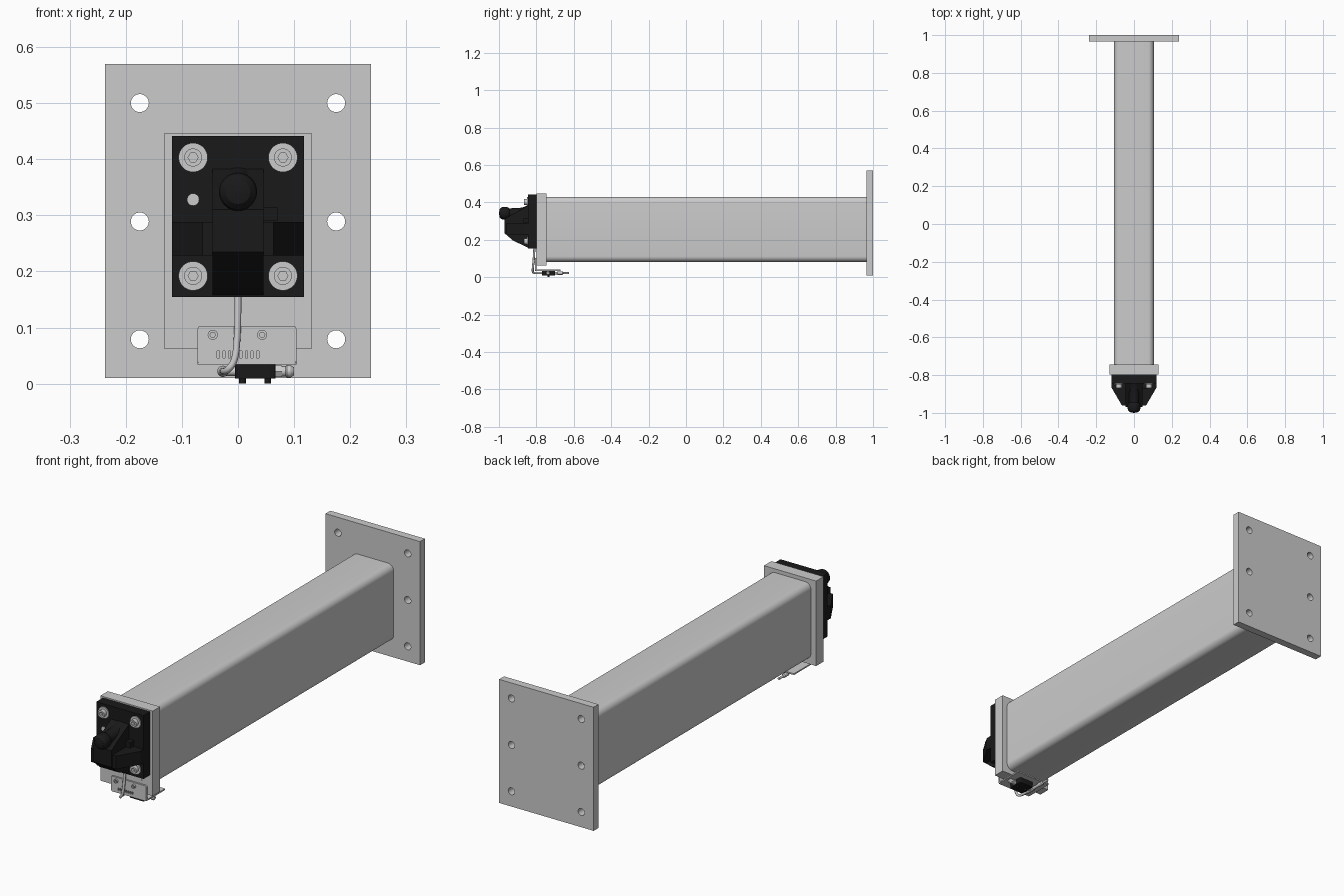
import bpy, bmesh
from math import cos, sin, pi, radians
from mathutils import Vector

if "Cube" in bpy.data.objects:
    bpy.data.objects.remove(bpy.data.objects["Cube"])

black = bpy.data.materials.new("black_plastic")
black.diffuse_color = (0.01, 0.01, 0.01, 1)
black.use_nodes = True
black.node_tree.nodes["Principled BSDF"].inputs["Base Color"].default_value = black.diffuse_color
AXES = {'x': lambda u, v, w: (w, u, v),
        'y': lambda u, v, w: (u, w, v),
        'z': lambda u, v, w: (u, v, w)}


def finish(name, bm, mat=None):
    bmesh.ops.remove_doubles(bm, verts=bm.verts, dist=1e-5)
    bmesh.ops.recalc_face_normals(bm, faces=bm.faces)
    me = bpy.data.meshes.new(name)
    bm.to_mesh(me)
    bm.free()
    me.shade_smooth()
    me.set_sharp_from_angle(angle=radians(30))
    if mat:
        me.materials.append(mat)
    ob = bpy.data.objects.new(name, me)
    bpy.context.collection.objects.link(ob)
    return ob


def circle(cx, cy, r, n=32):
    return [(cx + r * cos(2 * pi * i / n), cy + r * sin(2 * pi * i / n)) for i in range(n)]


def rrect(x0, x1, y0, y1, r=0, n=8):
    if r == 0:
        return [(x0, y0), (x1, y0), (x1, y1), (x0, y1)]
    pts = []
    for k, (cx, cy) in enumerate([(x1 - r, y1 - r), (x0 + r, y1 - r), (x0 + r, y0 + r), (x1 - r, y0 + r)]):
        for i in range(n + 1):
            a = pi / 2 * (k + i / n)
            pts.append((cx + r * cos(a), cy + r * sin(a)))
    return pts


def extrude(name, axis, outline, a, b, holes=(), mat=None):
    """Filled outline with holes, extruded from a to b along an axis."""
    cu = bpy.data.curves.new(name, 'CURVE')
    cu.dimensions = '2D'
    cu.fill_mode = 'BOTH'
    cu.extrude = abs(b - a) / 2
    for loop in [outline, *holes]:
        s = cu.splines.new('POLY')
        s.points.add(len(loop) - 1)
        for p, (u, v) in zip(s.points, loop):
            p.co = (u, v, 0, 1)
        s.use_cyclic_u = True
    tmp = bpy.data.objects.new(name + "_tmp", cu)
    bpy.context.collection.objects.link(tmp)
    dg = bpy.context.evaluated_depsgraph_get()
    me = bpy.data.meshes.new_from_object(tmp.evaluated_get(dg))
    bm = bmesh.new()
    bm.from_mesh(me)
    for v in bm.verts:
        v.co = AXES[axis](v.co.x, v.co.y, v.co.z + (a + b) / 2)
    bpy.data.objects.remove(tmp)
    bpy.data.curves.remove(cu)
    bpy.data.meshes.remove(me)
    return finish(name, bm, mat)


def lathe(name, axis, centre, profile, mat=None, n=32):
    """Revolved (radius, position) profile around an axis line."""
    bm = bmesh.new()
    rings = [[bm.verts.new(AXES[axis](u, v, w)) for u, v in circle(*centre, max(r, 1e-4), n)]
             for r, w in profile]
    for p, q in zip(rings, rings[1:]):
        for i in range(n):
            j = (i + 1) % n
            bm.faces.new((p[i], p[j], q[j], q[i]))
    bm.faces.new(rings[0])
    bm.faces.new(rings[-1])
    return finish(name, bm, mat)


def cable(name, pts, r):
    cu = bpy.data.curves.new(name, 'CURVE')
    cu.dimensions = '3D'
    cu.bevel_depth = r
    cu.bevel_resolution = 3
    cu.use_fill_caps = True
    s = cu.splines.new('NURBS')
    s.points.add(len(pts) - 1)
    for p, c in zip(s.points, pts):
        p.co = (*c, 1)
    s.order_u = 3
    s.use_endpoint_u = True
    bpy.context.collection.objects.link(bpy.data.objects.new(name, cu))


# steel column with its two end plates
extrude("mounting_plate", 'y', rrect(-0.237, 0.237, 0.01, 0.57), 0.965, 1.0,
        [circle(x, z, 0.016) for x in (-0.175, 0.175) for z in (0.079, 0.289, 0.5)])
extrude("square_tube", 'y', rrect(-0.105, 0.105, 0.082, 0.43, 0.03), -0.745, 0.965)
extrude("front_plate", 'y', rrect(-0.131, 0.131, 0.062, 0.447), -0.798, -0.745)

# black coupling: base, wide tapered jaw, central rib, knob
extrude("coupling_base", 'y', rrect(-0.118, 0.118, 0.154, 0.441), -0.845, -0.798, mat=black)
extrude("coupling_jaw", 'z', [(-0.118, -0.84), (-0.118, -0.868), (-0.063, -0.962), (0.063, -0.962),
                              (0.118, -0.868), (0.118, -0.84)], 0.228, 0.288, mat=black)
extrude("coupling_rib", 'x', [(-0.84, 0.156), (-0.925, 0.196), (-0.97, 0.235), (-0.97, 0.31),
                              (-0.93, 0.335), (-0.84, 0.385)], -0.045, 0.045, mat=black)
lathe("knob", 'y', (0, 0.342), [(0.045, -0.84), (0.03, -0.875), (0.026, -0.945), (0.031, -0.95), (0.034, -0.96),
                                (0.034, -0.975), (0.031, -0.987), (0.022, -0.996), (0, -1.0)], black)
lathe("indicator_pin", 'y', (-0.08, 0.328), [(0.011, -0.84), (0.011, -0.848)])
extrude("side_latch", 'y', rrect(0.04, 0.07, 0.29, 0.315), -0.87, -0.84, mat=black)

# coupling bolts: washer and socket head with hex recess
for side, x in (("left", -0.08), ("right", 0.08)):
    for level, z in (("lower", 0.192), ("upper", 0.403)):
        lathe(f"washer_{level}_{side}", 'y', (x, z), [(0.026, -0.84), (0.026, -0.85)])
        extrude(f"bolt_head_{level}_{side}", 'y', circle(x, z, 0.016), -0.867, -0.85, [circle(x, z, 0.009, 6)])

# connector bracket: slotted upright and rearward flange
extrude("bracket_upright", 'y', rrect(-0.072, 0.104, 0.035, 0.103, 0.006, 4), -0.806, -0.798,
        [rrect(x - 0.002, x + 0.002, 0.046, 0.058) for x in [-0.035 + 0.01 * i for i in range(8)]])
extrude("bracket_flange", 'z', rrect(-0.072, 0.104, -0.806, -0.67, 0.004, 4), 0.034, 0.04)
for i, x in enumerate((-0.045, 0.043)):
    extrude(f"bracket_bolt_{i}", 'y', circle(x, 0.087, 0.009), -0.814, -0.806, [circle(x, 0.087, 0.005, 6)])
for i, x in enumerate((-0.075, 0.075)):
    lathe(f"plate_stud_{i}", 'y', (x, 0.122), [(0.003, -0.797), (0.003, -0.8)], n=12)

# black socket with feet, gland on the right, plug on the left
extrude("socket_box", 'z', rrect(-0.005, 0.067, -0.77, -0.7, 0.005, 4), 0.009, 0.034, mat=black)
for i, x in enumerate((0.008, 0.053)):
    lathe(f"socket_foot_{i}", 'z', (x, -0.735), [(0.006, 0.01), (0.006, 0.0)], black, 16)
lathe("gland_nut", 'x', (-0.738, 0.022), [(0.012, 0.066), (0.012, 0.078)], n=6)
lathe("gland_cap", 'x', (-0.738, 0.022), [(0.009, 0.078), (0.009, 0.085), (0.011, 0.087), (0.011, 0.094),
                                          (0.007, 0.1)], n=24)
lathe("socket_inlet", 'x', (-0.738, 0.022), [(0.008, -0.027), (0.008, -0.004)], n=24)
lathe("cable_plug", 'y', (-0.027, 0.022), [(0.006, -0.77), (0.01, -0.755), (0.01, -0.725), (0.007, -0.722),
                                           (0.007, -0.69), (0.009, -0.688), (0.009, -0.66), (0.005, -0.655),
                                           (0.005, -0.625)], n=24)
cable("cable", [(0, -0.81, 0.165), (0, -0.812, 0.13), (-0.001, -0.815, 0.085), (-0.005, -0.82, 0.04),
                (-0.02, -0.818, 0.022), (-0.027, -0.79, 0.022), (-0.027, -0.75, 0.022)], 0.006)
